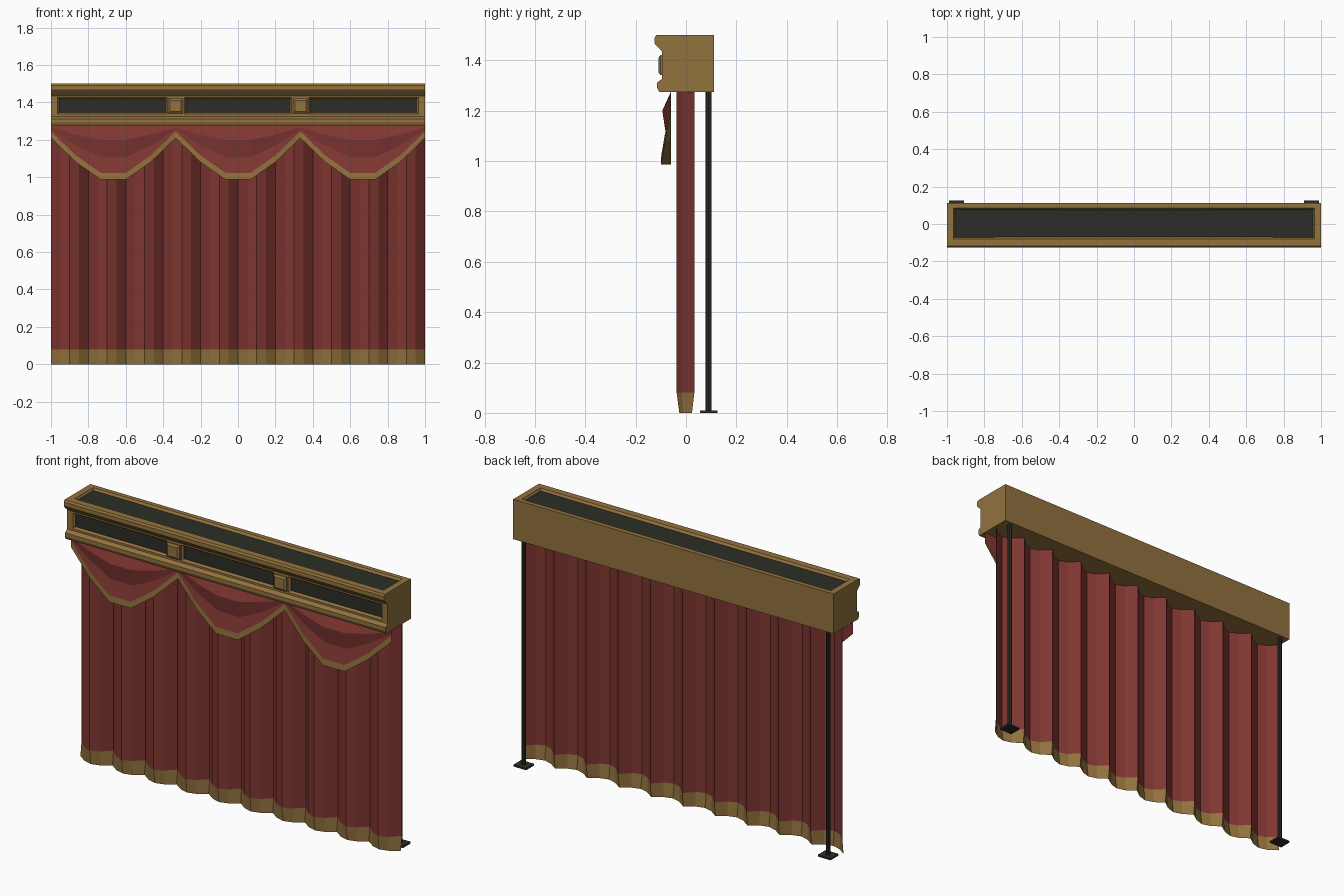
import bpy, bmesh, math

if "Cube" in bpy.data.objects:
    bpy.data.objects.remove(bpy.data.objects["Cube"])

def material(name, rgb):
    m = bpy.data.materials.new(name)
    m.diffuse_color = (*rgb, 1)
    m.use_nodes = True
    m.node_tree.nodes["Principled BSDF"].inputs["Base Color"].default_value = m.diffuse_color
    return m

RED = material("red_fabric", (0.215, 0.037, 0.031))
GOLD = material("antique_gold", (0.29, 0.168, 0.048))
DARK = material("dark_panel", (0.025, 0.027, 0.02))

def finish(bm, name, mats):
    me = bpy.data.meshes.new(name)
    bm.normal_update()
    bm.to_mesh(me)
    bm.free()
    for m in mats:
        me.materials.append(m)
    ob = bpy.data.objects.new(name, me)
    bpy.context.collection.objects.link(ob)
    return ob

def grid_faces(bm, rows, mat_rule):
    """Skin a list of vertex rows; mat_rule gives the material of each row gap."""
    for r in range(len(rows) - 1):
        for c in range(len(rows[0]) - 1):
            quad = [rows[r][c], rows[r][c + 1], rows[r + 1][c + 1], rows[r + 1][c]]
            f = bm.faces.new(quad)
            f.material_index = mat_rule(r)

# pelmet: moulding profile (y, z) swept along x, with recessed panels
profile = [(-0.118, 1.5), (-0.125, 1.49), (-0.125, 1.467), (-0.118, 1.458), (-0.095, 1.435),
           (-0.095, 1.426), (-0.095, 1.337), (-0.095, 1.326), (-0.115, 1.312),
           (-0.115, 1.292), (-0.107, 1.275), (0.112, 1.275), (0.112, 1.5),
           (0.086, 1.5), (-0.079, 1.5)]
stations = [-1, -0.964, -0.38, -0.287, 0.287, 0.38, 0.964, 1]
bm = bmesh.new()
rings = [[bm.verts.new((x, y, z)) for y, z in profile] for x in stations]
n = len(profile)
front_panels, top_panel = [], []
for s in range(len(stations) - 1):
    for i in range(n):
        j = (i + 1) % n
        f = bm.faces.new([rings[s][i], rings[s][j], rings[s + 1][j], rings[s + 1][i]])
        if i == 5 and s in (1, 3, 5):
            front_panels.append(f)
        if i == 13 and 0 < s < 6:
            top_panel.append(f)
bm.faces.new(rings[0])
bm.faces.new(rings[-1][::-1])
bmesh.ops.recalc_face_normals(bm, faces=bm.faces)
bmesh.ops.inset_individual(bm, faces=front_panels, thickness=0.012, depth=-0.012)
bmesh.ops.inset_region(bm, faces=top_panel, thickness=0.01, depth=-0.012)
for f in front_panels + top_panel:
    f.material_index = 1
finish(bm, "pelmet", [GOLD, DARK])

# square bosses between the front panels
for side in (-1, 1):
    bm = bmesh.new()
    loops = [[bm.verts.new((side * 0.3335 + a * h, y, 1.381 + b * h))
              for a, b in ((-1, -1), (1, -1), (1, 1), (-1, 1))]
             for h, y in ((0.04, -0.09), (0.04, -0.101), (0.03, -0.109))]
    for a, b in zip(loops, loops[1:]):
        for i in range(4):
            j = (i + 1) % 4
            bm.faces.new([a[i], a[j], b[j], b[i]])
    bm.faces.new(loops[-1])
    bmesh.ops.recalc_face_normals(bm, faces=bm.faces)
    finish(bm, "boss_left" if side < 0 else "boss_right", [GOLD])

# pleated curtain with gold hem
bm = bmesh.new()
rows = []
for z, k in ((0, 0.72), (0.08, 1), (1.275, 1)):
    rows.append([bm.verts.new((-1 + i * 0.05,
                               k * (0.033 - 0.07 * abs(math.sin(i * math.pi / 4))), z))
                 for i in range(41)])
grid_faces(bm, rows, lambda r: 1 if r == 0 else 0)
finish(bm, "curtain", [RED, GOLD])

# three draped swags: rows of (end z, drop, bulge)
swag_rows = [(1.275, 0, 0), (1.265, 0.065, 0.034), (1.255, 0.148, 0.02),
             (1.245, 0.222, 0.038), (1.21, 0.223, 0.04), (1.21, 0.223, 0)]
sag = [0, 0.58, 1, 1, 0.58, 0]
for k, label in enumerate(("left", "centre", "right")):
    bm = bmesh.new()
    rows = [[bm.verts.new((-1 + (k + c / 5) * 2 / 3, -0.06 - s * bulge, z - s * drop))
             for c, s in enumerate(sag)] for z, drop, bulge in swag_rows]
    rows.append(rows[0])  # flat back closes to the top edge
    grid_faces(bm, rows, lambda r: 1 if r in (3, 4) else 0)
    bmesh.ops.remove_doubles(bm, verts=bm.verts, dist=0.0001)
    bmesh.ops.recalc_face_normals(bm, faces=bm.faces)
    finish(bm, "swag_" + label, [RED, GOLD])

# rear posts and feet
for side, label in ((-1, "left"), (1, "right")):
    bpy.ops.mesh.primitive_cylinder_add(vertices=8, radius=0.012, depth=1.27,
                                        location=(side * 0.95, 0.09, 0.643))
    post = bpy.context.object
    post.name = "post_" + label
    post.data.materials.append(DARK)
    bpy.ops.mesh.primitive_cube_add(size=1, location=(side * 0.95, 0.09, 0.005))
    foot = bpy.context.object
    foot.name = "foot_" + label
    foot.scale = (0.08, 0.07, 0.01)
    foot.data.materials.append(DARK)
